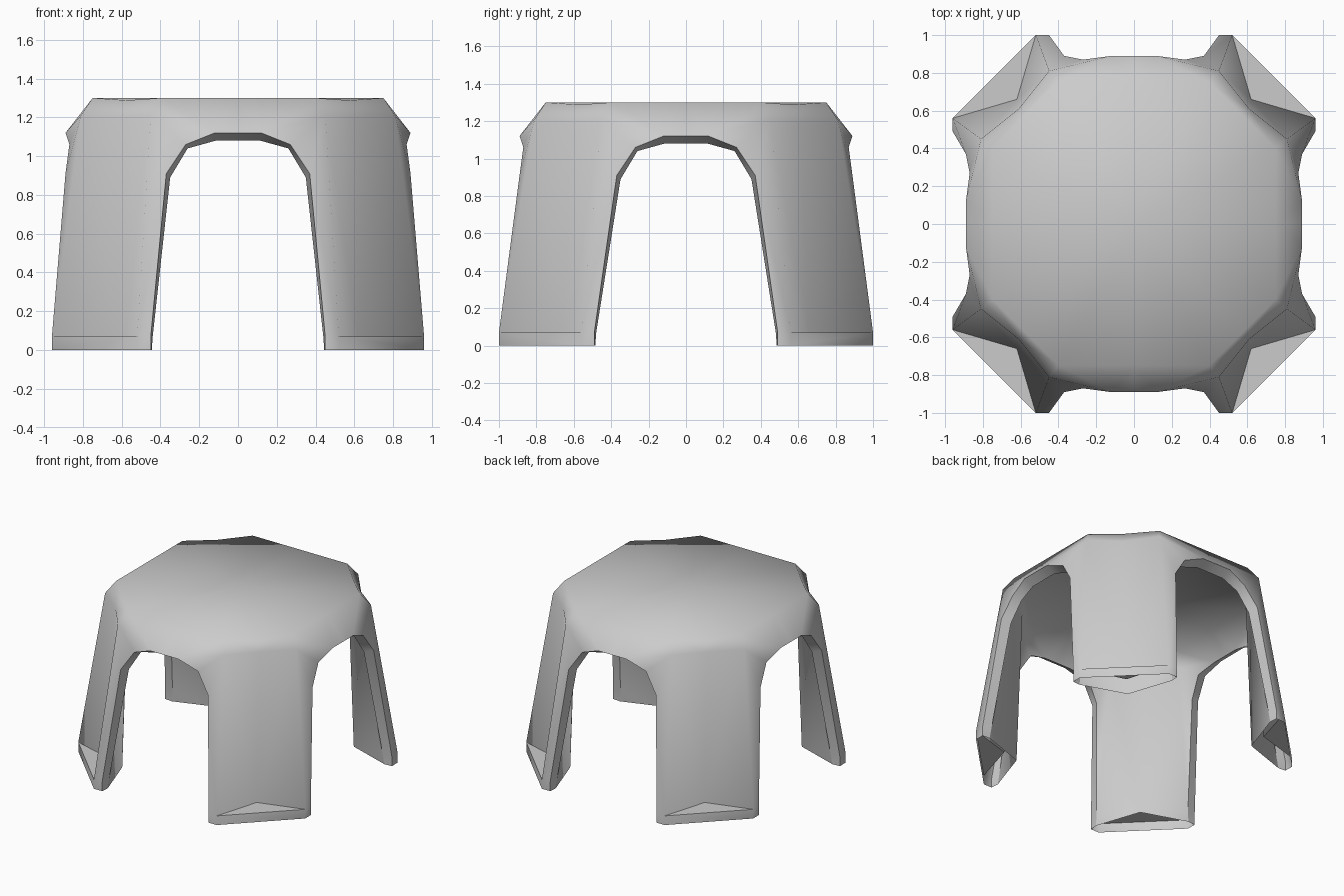
import bpy, bmesh

cube = bpy.data.objects.get("Cube")
if cube:
    bpy.data.objects.remove(cube, do_unlink=True)

grey = bpy.data.materials.new("light_grey")
grey.use_nodes = True
grey.diffuse_color = (0.6, 0.6, 0.6, 1)
grey.node_tree.nodes["Principled BSDF"].inputs["Base Color"].default_value = grey.diffuse_color

# Key points of one half of a corner; the other half is its diagonal reflection
LEDGE = 0.07
half = {
    # outer skin
    "rim": (0, .75, 1.3), "crest": (.40, .75, 1.3), "shoulder": (.45, .81, 1.21),
    "arch0": (0, .89, 1.12), "arch1": (.12, .89, 1.12), "arch2": (.27, .87, 1.06),
    "arch3": (.37, .89, .91), "arch4": (.45, 1, LEDGE), "arch5": (.45, 1, 0),
    "foot_top": (.52, 1, LEDGE), "foot_low": (.52, 1, 0),
    # inner skin
    "in_rim": (0, .70, 1.24), "in_crest": (.37, .70, 1.24), "in_shoulder": (.42, .75, 1.15),
    "in_arch0": (0, .82, 1.08), "in_arch1": (.115, .82, 1.08), "in_arch2": (.26, .80, 1.04),
    "in_arch3": (.35, .82, .89), "in_arch4": (.44, .93, LEDGE), "in_arch5": (.445, .94, 0),
}
shared = {
    "centre": (0, 0, 1.3), "notch": (.575, .575, 1.288),
    "fold_top": (.61, .61, 1.2), "fold_low": (.62, .66, LEDGE),
    "in_centre": (0, 0, 1.24), "in_notch": (.53, .53, 1.22),
    "in_fold_top": (.55, .55, 1.14), "in_fold_low": (.56, .60, 0),
}
canopy_faces = [
    "centre rim crest", "centre crest notch", "rim arch0 arch1 crest",
    "crest arch1 shoulder", "arch1 arch2 shoulder", "arch2 arch3 shoulder",
    "crest shoulder fold_top notch",
]
leg_faces = [
    "arch3 arch4 foot_top shoulder", "arch4 arch5 foot_low foot_top",
    "shoulder foot_top fold_low fold_top",
]
inner_leg_faces = [
    "in_arch3 in_arch4 in_shoulder", "in_arch4 in_arch5 in_fold_low",
    "in_shoulder in_arch4 in_fold_low in_fold_top",
]


def reflect(p):
    """Swap x and y; the feet sit slightly skewed."""
    x, y, z = p
    s = .04 if z < .1 else 0
    return (y - s, x + s, z)


def corner_faces():
    """Yield the points of each face and whether its border is a hard edge."""
    a = {**shared, **half}
    b = {**shared, **{k: reflect(p) for k, p in half.items()}}
    inner = [" ".join("in_" + n for n in f.split()) for f in canopy_faces]
    soft = canopy_faces + leg_faces + inner + inner_leg_faces
    edge = [f"arch{i} arch{i + 1} in_arch{i + 1} in_arch{i}" for i in range(5)]
    for names, hard in [(f, False) for f in soft] + [(f, True) for f in edge]:
        for pts in (a, b):
            yield [pts[n] for n in names.split()], hard
    yield [a["foot_top"], a["fold_low"], b["foot_top"]], True
    yield [a["foot_top"], a["foot_low"], b["foot_low"], b["foot_top"]], False


# Double-skinned canopy with four folded, hollow legs
bm = bmesh.new()
verts, hard_faces = {}, set()


def vert(co):
    key = tuple(round(c, 4) + 0.0 for c in co)
    if key not in verts:
        verts[key] = bm.verts.new(key)
    return verts[key]


for sx, sy in [(1, 1), (1, -1), (-1, 1), (-1, -1)]:
    for pts, hard in corner_faces():
        face = bm.faces.new([vert((x * sx, y * sy, z)) for x, y, z in pts])
        face.smooth = True
        if hard:
            hard_faces.add(face)

bmesh.ops.recalc_face_normals(bm, faces=bm.faces)
top = max(bm.faces, key=lambda f: f.calc_center_median().z)
if top.normal.z < 0:
    bmesh.ops.reverse_faces(bm, faces=bm.faces)

# Crisp borders around the arch rims and the foot ledges
for e in bm.edges:
    e.smooth = sum(f in hard_faces for f in e.link_faces) != 1

mesh = bpy.data.meshes.new("canopy_and_legs")
bm.to_mesh(mesh)
bm.free()
mesh.materials.append(grey)
canopy = bpy.data.objects.new("canopy_and_legs", mesh)
bpy.context.collection.objects.link(canopy)
